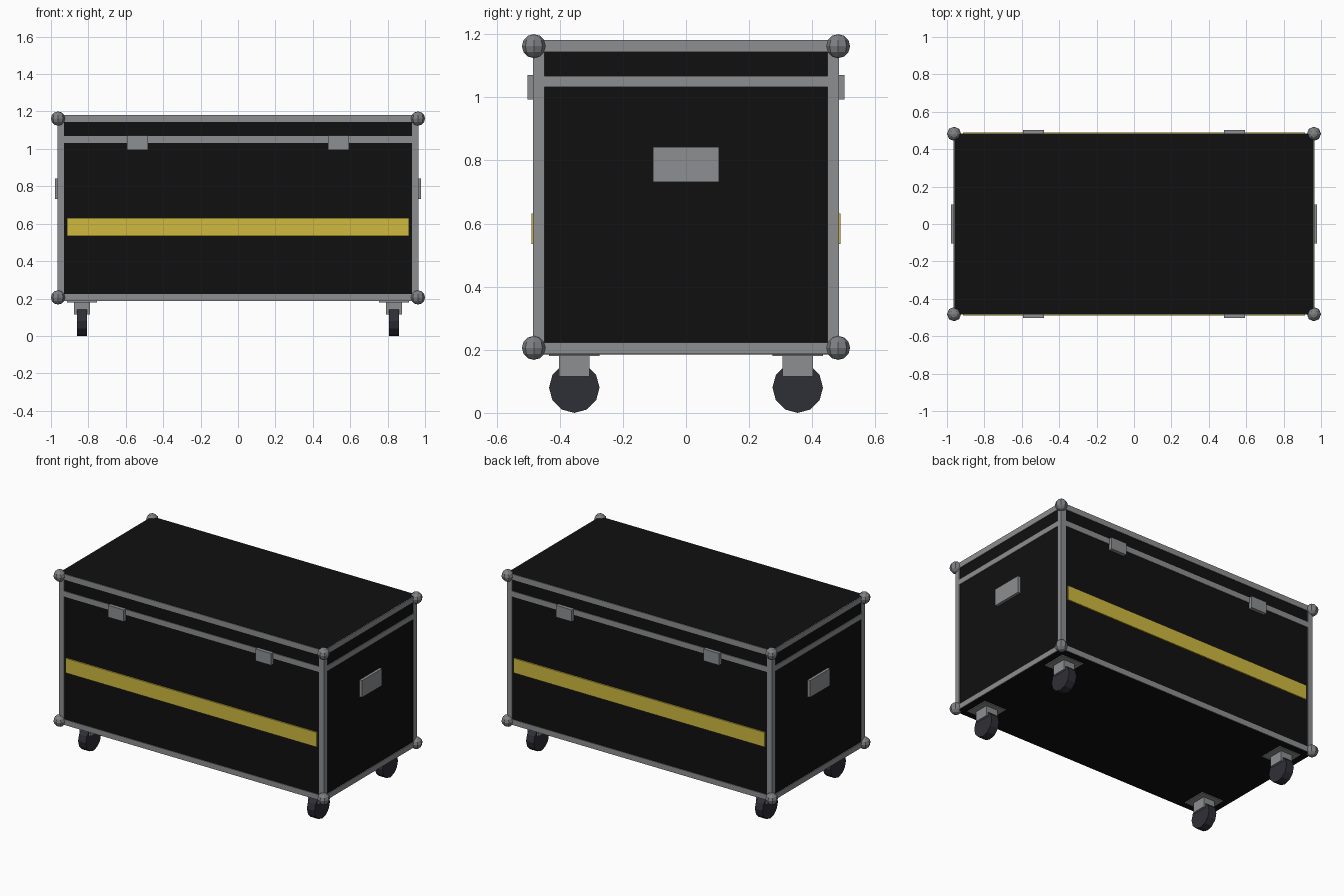
import bpy, bmesh, math
from mathutils import Matrix

if "Cube" in bpy.data.objects:
    bpy.data.objects.remove(bpy.data.objects["Cube"])


def material(name, rgb):
    m = bpy.data.materials.new(name)
    m.diffuse_color = (*rgb, 1)
    m.use_nodes = True
    m.node_tree.nodes["Principled BSDF"].inputs["Base Color"].default_value = m.diffuse_color
    return m


BLACK = material("black panel", (0.005, 0.005, 0.005))
METAL = material("grey metal", (0.27, 0.275, 0.285))
CORNER = material("corner metal", (0.21, 0.215, 0.225))
YELLOW = material("yellow stripe", (0.63, 0.49, 0.05))
RUBBER = material("dark rubber", (0.028, 0.028, 0.038))


def finish(name, bm, mat):
    me = bpy.data.meshes.new(name)
    bm.to_mesh(me)
    bm.free()
    me.materials.append(mat)
    ob = bpy.data.objects.new(name, me)
    bpy.context.collection.objects.link(ob)
    return ob


def box(name, x, y, z, mat):
    """Box from (min, max) pairs."""
    bm = bmesh.new()
    size = [b - a for a, b in (x, y, z)]
    mid = [(a + b) / 2 for a, b in (x, y, z)]
    bmesh.ops.create_cube(bm, size=1, matrix=Matrix.Translation(mid) @ Matrix.Diagonal((*size, 1)))
    return finish(name, bm, mat)


def span(c, size):
    return (c - size / 2, c + size / 2)


def side(s, a, b):
    """Range a..b mirrored to the side s."""
    return (min(s * a, s * b), max(s * a, s * b))


# Case body
BX, BY, Z0, Z1 = 0.960, 0.480, 0.1855, 1.182
RX, RY, W = 0.965, 0.4845, 0.036
box("case_body", (-BX, BX), (-BY, BY), (Z0, Z1), BLACK)

# Horizontal rails: bottom, lid seam, top
for label, z in (("bottom", (0.187, 0.223)), ("seam", (1.032, 1.068)), ("top", (1.144, 1.181))):
    for s in (-1, 1):
        box(label + "_long_rail", (-RX, RX), side(s, RY - W, RY), z, METAL)
        box(label + "_end_rail", side(s, RX - W, RX), (-RY, RY), z, METAL)

# Yellow stripes and latches, front and back
for s in (-1, 1):
    box("stripe", (-0.914, 0.914), side(s, 0.480, 0.489), (0.535, 0.631), YELLOW)
    for x in (-0.5375, 0.5375):
        box("latch", span(x, 0.113), side(s, 0.47, 0.503), (0.993, 1.071), METAL)

# End handles
for s in (-1, 1):
    box("handle", side(s, 0.95, 0.978), (-0.104, 0.104), (0.732, 0.843), METAL)

for sx in (-1, 1):
    for sy in (-1, 1):
        # Corner posts and ball corners
        box("corner_post", side(sx, RX - W, RX), side(sy, RY - W, RY), (0.187, 1.181), METAL)
        for z in (0.206, 1.162):
            bm = bmesh.new()
            bmesh.ops.create_uvsphere(bm, u_segments=8, v_segments=6, radius=0.038,
                                      matrix=Matrix.Translation((sx * 0.962, sy * 0.482, z)))
            finish("ball_corner", bm, CORNER)
        # Casters: plate, fork and wheel
        cx, cy = sx * 0.834, sy * 0.354
        box("caster_plate", span(cx, 0.16), span(cy, 0.16), (0.180, 0.190), METAL)
        box("caster_fork", span(cx, 0.083), span(cy, 0.096), (0.115, 0.182), METAL)
        bm = bmesh.new()
        bmesh.ops.create_cone(bm, cap_ends=True, segments=12, radius1=0.08, radius2=0.08, depth=0.056,
                              matrix=Matrix.Translation((cx, cy, 0.08)) @ Matrix.Rotation(math.pi / 2, 4, 'Y'))
        finish("caster_wheel", bm, RUBBER)
